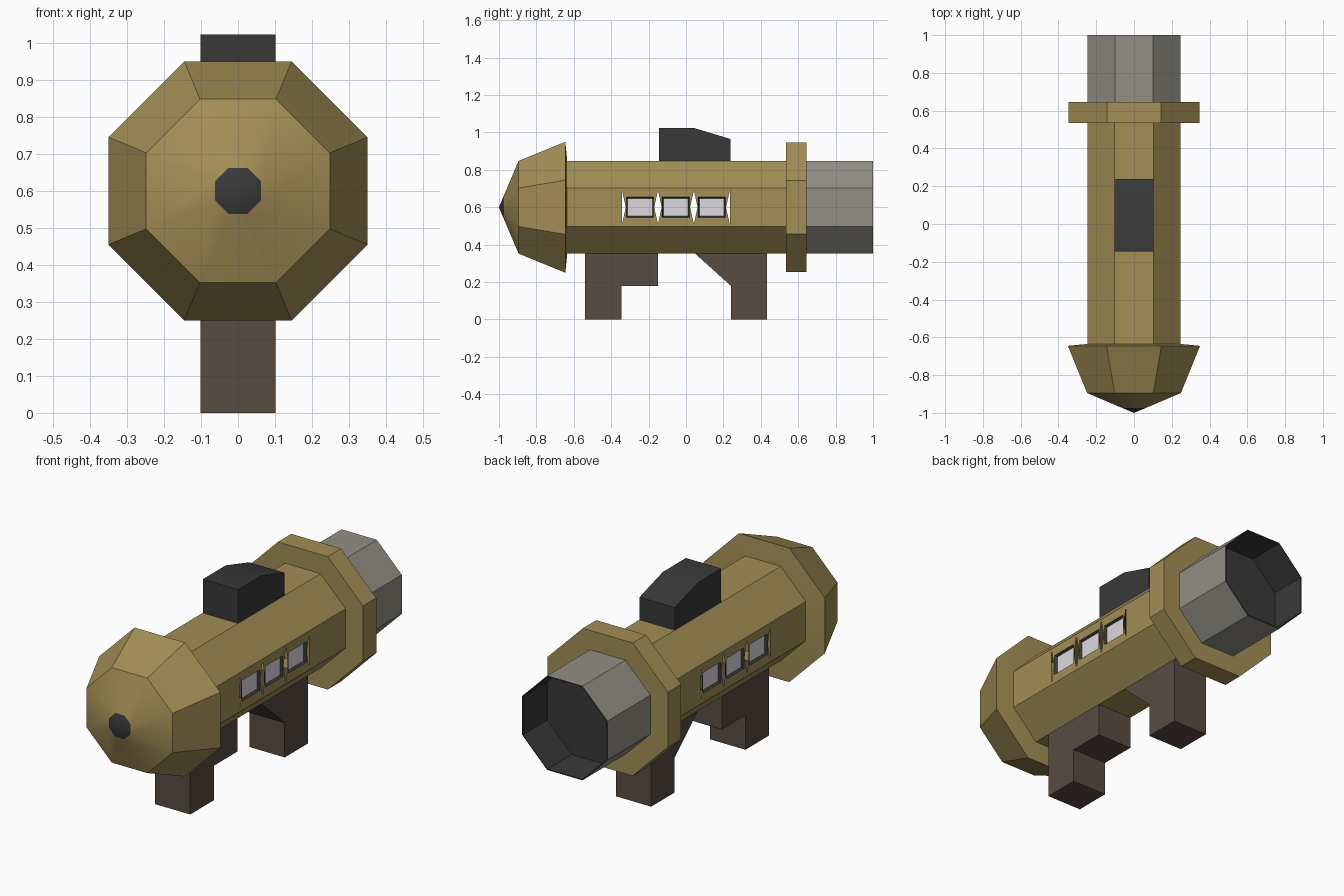
import bpy, bmesh, math

if "Cube" in bpy.data.objects:
    bpy.data.objects.remove(bpy.data.objects["Cube"], do_unlink=True)

AXIS_Z = 0.6                                  # height of the barrel axis
APOTHEM = math.cos(math.pi / 8)


def material(name, rgb):
    lin = [((c / 255 + 0.055) / 1.055) ** 2.4 for c in rgb] + [1.0]
    m = bpy.data.materials.new(name)
    m.use_nodes = True
    m.diffuse_color = lin
    bsdf = m.node_tree.nodes["Principled BSDF"]
    bsdf.inputs["Base Color"].default_value = lin
    bsdf.inputs["Roughness"].default_value = 0.8
    return m


GOLD = material("olive gold", (163, 142, 85))
GREY = material("warm grey", (146, 143, 134))
DARK = material("charcoal", (57, 57, 57))
BROWN = material("dark brown", (88, 76, 66))
PANE = material("pale glass", (220, 216, 224))


def finish(bm, name, mats):
    me = bpy.data.meshes.new(name)
    bm.to_mesh(me)
    bm.free()
    for m in mats:
        me.materials.append(m)
    ob = bpy.data.objects.new(name, me)
    bpy.context.collection.objects.link(ob)
    bpy.ops.object.select_all(action='DESELECT')
    ob.select_set(True)
    bpy.context.view_layer.objects.active = ob
    bpy.ops.object.shade_smooth_by_angle(angle=math.radians(30))
    return ob


def octagon(bm, y, apothem):
    r = apothem / APOTHEM
    angles = [math.pi / 8 + k * math.pi / 4 for k in range(8)]
    return [bm.verts.new((r * math.cos(a), y, AXIS_Z + r * math.sin(a))) for a in angles]


def lathe(name, rows, mats):
    """Closed octagonal solid along y; rows are (y, apothem, material of the next band)."""
    bm = bmesh.new()
    rings = [[bm.verts.new((0, y, AXIS_Z))] if r == 0 else octagon(bm, y, r) for y, r, _ in rows]
    for a, b, row in zip(rings, rings[1:], rows):
        for k in range(8):
            n = (k + 1) % 8
            if len(a) == 1:
                f = bm.faces.new((a[0], b[k], b[n]))
            else:
                f = bm.faces.new((a[k], a[n], b[n], b[k]))
            f.material_index = row[2]
    for ring, row in ((rings[0], rows[0]), (rings[-1], rows[-1])):
        if len(ring) == 8:
            bm.faces.new(ring).material_index = row[2]
    bmesh.ops.recalc_face_normals(bm, faces=bm.faces)
    return finish(bm, name, mats)


def extrude_x(name, profile, half, mat):
    """Side profile in (y, z) extruded across x."""
    bm = bmesh.new()
    left, right = ([bm.verts.new((x, y, z)) for y, z in profile] for x in (half, -half))
    bm.faces.new(left)
    bm.faces.new(right)
    for i in range(len(profile)):
        j = (i + 1) % len(profile)
        bm.faces.new((left[i], left[j], right[j], right[i]))
    bmesh.ops.recalc_face_normals(bm, faces=bm.faces)
    return finish(bm, name, [mat])


# Nose with a dark tip, rear collar, hollow exhaust
lathe("nose", [(-1, 0, 1), (-0.974, 0.062, 0), (-0.895, 0.248, 0),
               (-0.645, 0.35, 0), (-0.635, 0.246, 0)], [GOLD, DARK])
lathe("rear_collar", [(0.535, 0.347, 0), (0.645, 0.347, 0)], [GOLD])
lathe("exhaust_tube", [(0.64, 0.246, 0), (1.0, 0.246, 1),
                       (1.0, 0.241, 1), (0.80, 0.241, 1)], [GREY, DARK])

# Body tube: six plain sides, two sides with window openings and diamond slots
R = 0.247
H = R * math.tan(math.pi / 8)
Y0, Y1 = -0.64, 0.54
CELLS = [-0.342 + 0.192 * i for i in range(4)]
SLOT_H, SLOT_W, WIN_H, WIN_IN = 0.09, 0.02, 0.054, 0.023

bm = bmesh.new()
a, b = octagon(bm, Y0, R), octagon(bm, Y1, R)
for k in range(8):
    if k not in (3, 7):                       # 3 and 7 face -x and +x
        n = (k + 1) % 8
        bm.faces.new((a[k], a[n], b[n], b[k]))
for x in (R, -R):
    def panel(points):
        bm.faces.new([bm.verts.new((x, y, AXIS_Z + z)) for y, z in points])
    for p, q in ((Y0, CELLS[0]), (CELLS[3], Y1)):
        panel([(p, -H), (q, -H), (q, H), (p, H)])
    for p, q in zip(CELLS, CELLS[1:]):
        wp, wq = p + WIN_IN, q - WIN_IN
        for s in (1, -1):
            panel([(p, s * H), (p, s * SLOT_H), (wp, s * WIN_H),
                   (wq, s * WIN_H), (q, s * SLOT_H), (q, s * H)])
        for e, w, d in ((p, wp, SLOT_W), (q, wq, -SLOT_W)):
            panel([(e, SLOT_H), (e + d, 0), (e, -SLOT_H), (w, -WIN_H), (w, WIN_H)])
bmesh.ops.remove_doubles(bm, verts=bm.verts, dist=0.0001)
bm.normal_update()
for f in bm.faces:
    c = f.calc_center_median()
    if f.normal.x * c.x + f.normal.z * (c.z - AXIS_Z) < 0:
        f.normal_flip()
finish(bm, "body_tube", [GOLD])

# Windows: pale panes set back in dark tapered frames
for side, label in ((1, "left"), (-1, "right")):
    for i, (p, q) in enumerate(zip(CELLS, CELLS[1:])):
        bm = bmesh.new()
        loops = []
        for x, inset in ((R, 0), (R - 0.012, 0.007)):
            yp, yq, h = p + WIN_IN + inset, q - WIN_IN - inset, WIN_H - inset
            loops.append([bm.verts.new((side * x, y, AXIS_Z + z))
                          for y, z in ((yp, -h), (yq, -h), (yq, h), (yp, h))])
        outer, inner = loops
        bm.faces.new(inner).material_index = 1
        for k in range(4):
            n = (k + 1) % 4
            bm.faces.new((outer[k], outer[n], inner[n], inner[k]))
        bm.normal_update()
        for f in bm.faces:
            if f.normal.x * side < 0:
                f.normal_flip()
        finish(bm, f"{label}_window_{i + 1}", [DARK, PANE])

# Sight block on top, two grips below
extrude_x("sight_block", [(-0.145, 0.82), (-0.145, 1.023), (0.045, 1.023),
                          (0.238, 0.965), (0.238, 0.82)], 0.102, DARK)
extrude_x("front_grip", [(-0.54, 0), (-0.345, 0), (-0.345, 0.18), (-0.15, 0.18),
                         (-0.15, 0.36), (-0.54, 0.36)], 0.102, BROWN)
extrude_x("rear_grip", [(0.24, 0), (0.433, 0), (0.433, 0.36),
                        (0.04, 0.36), (0.24, 0.18)], 0.102, BROWN)
